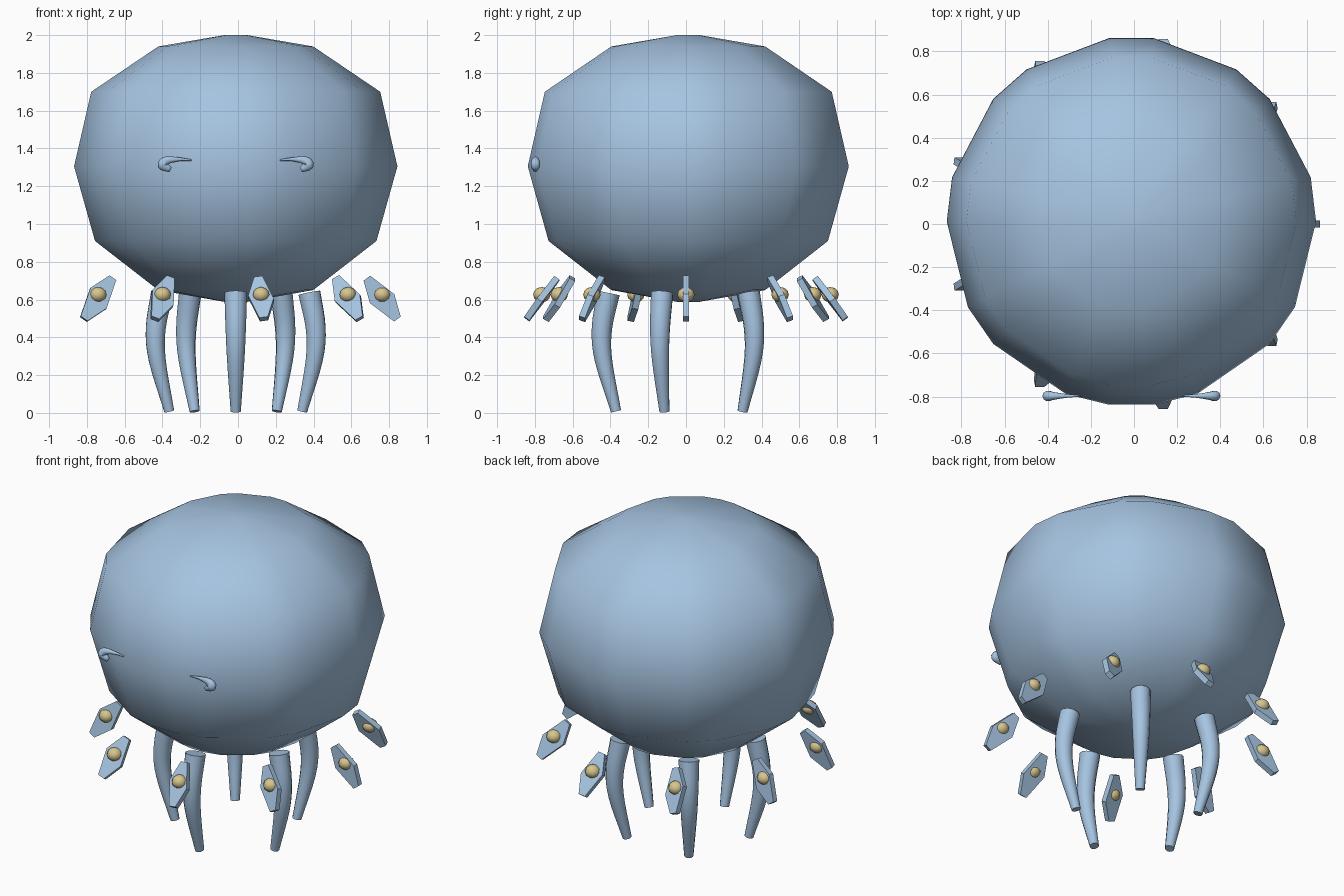
import bpy, bmesh, math
from mathutils import Vector

if "Cube" in bpy.data.objects:
    bpy.data.objects.remove(bpy.data.objects["Cube"])

CX, CY = -0.012, 0.012   # axis of the creature


def material(name, rgb):
    m = bpy.data.materials.new(name)
    m.diffuse_color = (*rgb, 1)
    m.use_nodes = True
    m.node_tree.nodes["Principled BSDF"].inputs["Base Color"].default_value = m.diffuse_color
    return m


BLUE = material("soft blue", (0.38, 0.55, 0.75))
SAND = material("sand yellow", (0.68, 0.56, 0.27))


def finish(name, bm, mat, smooth=True):
    bmesh.ops.recalc_face_normals(bm, faces=bm.faces)
    me = bpy.data.meshes.new(name)
    bm.to_mesh(me)
    bm.free()
    me.materials.append(mat)
    for p in me.polygons:
        p.use_smooth = smooth
    ob = bpy.data.objects.new(name, me)
    bpy.context.collection.objects.link(ob)
    return ob


def loft(bm, loops, smooth_caps=False):
    """Skin a list of equal-length point loops and cap both ends."""
    rings = [[bm.verts.new(p) for p in lp] for lp in loops]
    n = len(rings[0])
    for a, b in zip(rings, rings[1:]):
        for i in range(n):
            j = (i + 1) % n
            bm.faces.new((a[i], a[j], b[j], b[i]))
    bm.faces.new(rings[0])
    bm.faces.new(rings[-1])


def smooth_path(pts, radii, steps=4):
    """Catmull-Rom resampling of a path with radii."""
    d = [Vector((*p, r)) for p, r in zip(pts, radii)]
    d = [2 * d[0] - d[1]] + d + [2 * d[-1] - d[-2]]
    out = []
    for i in range(1, len(d) - 2):
        a, b, c, e = d[i - 1:i + 3]
        for s in range(steps):
            t = s / steps
            out.append(0.5 * (2 * b + (c - a) * t + (2 * a - 5 * b + 4 * c - e) * t * t
                              + (3 * b - a - 3 * c + e) * t ** 3))
    out.append(d[-2])
    return [v.xyz for v in out], [max(v.w, 0.002) for v in out]


def tube(bm, pts, radii, side, n=12, flat=1.0):
    """Tapered tube along a planar path; side is the normal of its plane."""
    pts, radii = smooth_path(pts, radii)
    loops = []
    for i, p in enumerate(pts):
        t = (pts[min(i + 1, len(pts) - 1)] - pts[max(i - 1, 0)]).normalized()
        u = t.cross(side).normalized()
        loops.append([p + (u * math.cos(a) + side * math.sin(a) * flat) * radii[i]
                      for a in (2 * math.pi * k / n for k in range(n))])
    loft(bm, loops)


# bell-shaped body: 26-sided with regular corners dropped
skipped = {2, 5, 8, 11, 14, 17, 22, 25}
angles = [2 * math.pi * k / 26 for k in range(26) if k not in skipped]
profile = [(0.06, 0.588), (0.41, 0.65), (0.745, 0.91), (0.856, 1.305),
           (0.765, 1.70), (0.41, 1.94), (0.06, 2.0)]
bm = bmesh.new()
loft(bm, [[(CX + r * math.cos(a), CY + r * math.sin(a), z) for a in angles]
          for r, z in profile])
finish("body", bm, BLUE)

# five bowed tentacles
for i in range(5):
    a = math.radians(-90 + 72 * i)
    rad = Vector((math.cos(a), math.sin(a), 0))
    side = Vector((-math.sin(a), math.cos(a), 0))
    base = Vector((CX, 0, 0))
    pts = [base + rad * r + Vector((0, 0, z))
           for r, z in ((0.41, 0.635), (0.445, 0.45), (0.437, 0.28), (0.37, 0.008))]
    bm = bmesh.new()
    tube(bm, pts, (0.06, 0.054, 0.046, 0.027), side)
    ob = finish(f"tentacle_{i + 1}", bm, BLUE)
    for p in ob.data.polygons:
        p.use_smooth = len(p.vertices) == 4

# nine hanging diamond plates, each with a yellow bead
for i in range(9):
    a = math.radians(40 * i)
    rad = Vector((math.cos(a), math.sin(a), 0))
    mid = Vector((CX, 0, 0.605)) + rad * 0.775
    d = (rad * 0.6 + Vector((0, 0, -0.8))).normalized()
    w = Vector((-d.z, 0, d.x)).normalized()
    nrm = d.cross(w)
    outline = [(-0.135, -0.022), (-0.135, 0.022), (0.02, 0.066),
               (0.135, 0.022), (0.135, -0.022), (-0.02, -0.066)]
    bm = bmesh.new()
    loft(bm, [[mid + d * u + w * v + nrm * s for u, v in outline]
              for s in (-0.017, 0.017)])
    finish(f"fringe_plate_{i + 1}", bm, BLUE, False)

    bm = bmesh.new()
    bmesh.ops.create_uvsphere(bm, u_segments=10, v_segments=6, radius=0.046)
    for v in bm.verts:
        v.co = Vector((v.co.x, v.co.y, v.co.z * 0.88)) + mid + Vector((0, 0, 0.021))
    finish(f"fringe_bead_{i + 1}", bm, SAND)

# hooked crescent eyes on the front
for name, s in (("left_eye", -1), ("right_eye", 1)):
    hook = [(0.235, 1.338), (0.30, 1.343), (0.365, 1.336), (0.385, 1.312), (0.345, 1.287)]
    pts = [Vector((CX + s * x, -0.797, z)) for x, z in hook]
    bm = bmesh.new()
    tube(bm, pts, (0.004, 0.010, 0.022, 0.028, 0.014), Vector((0, 1, 0)), 10, 0.9)
    finish(name, bm, BLUE)
